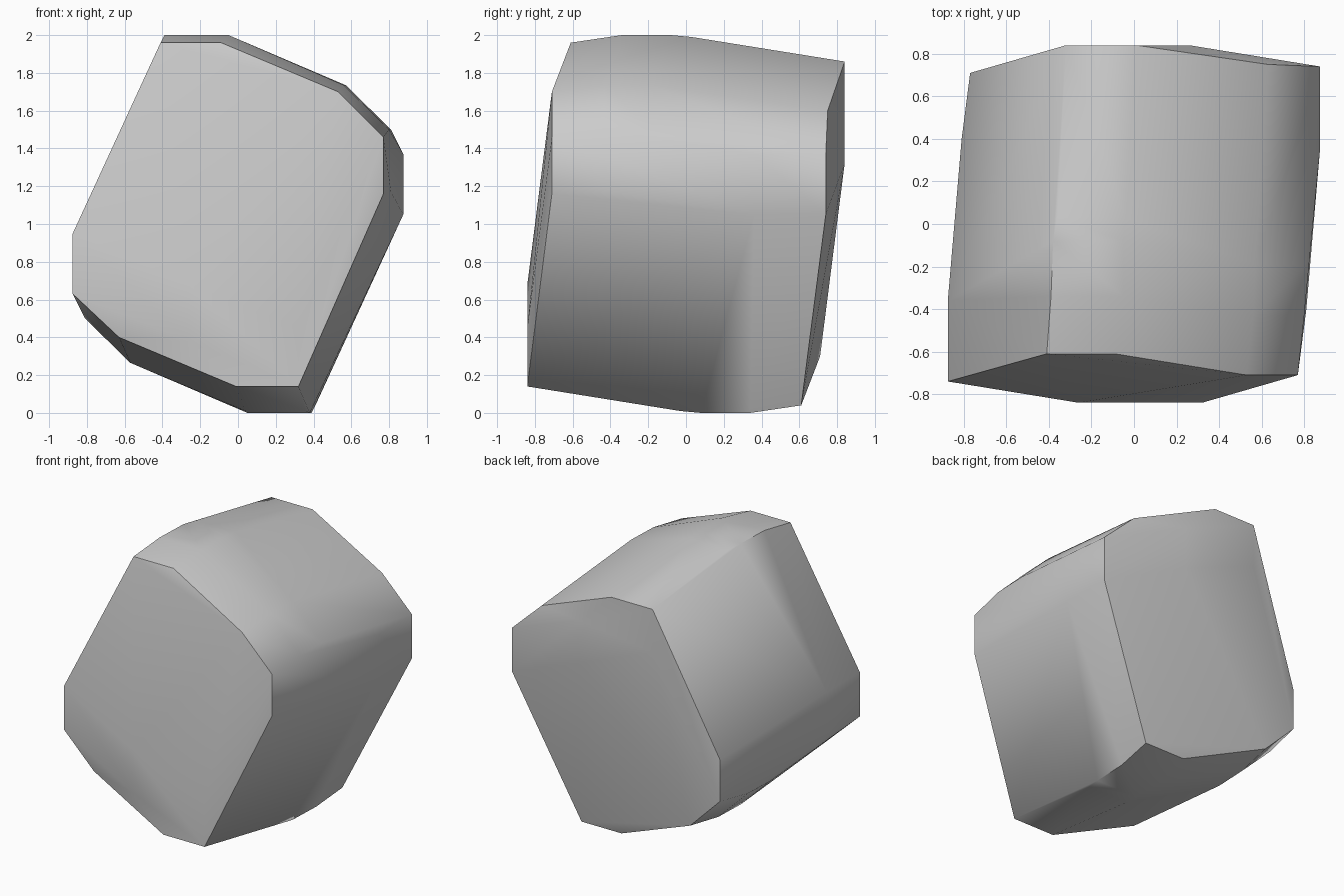
import bpy, bmesh, math
from mathutils import Vector

if "Cube" in bpy.data.objects:
    bpy.data.objects.remove(bpy.data.objects["Cube"])

# Half of the stone's corners; the other half mirrors through the centre
half = [
    (-0.41, -0.61, 1.96), (-0.09, -0.61, 1.96),               # top ridge, front end
    (-0.39, -0.34, 2.00), (-0.05, -0.34, 2.00),
    (-0.38, -0.08, 2.00), (-0.05, -0.08, 2.00),
    (-0.36, 0.03, 1.99), (-0.04, 0.03, 1.99),
    (-0.32, 0.84, 1.86), (0.01, 0.84, 1.86),                  # top ridge, back end
    (0.53, -0.71, 1.70), (0.56, -0.43, 1.735),                # upper right bevel
    (0.57, -0.19, 1.735), (0.63, 0.75, 1.60),
    (0.77, -0.71, 1.46), (0.80, -0.43, 1.50),                 # right bevel
    (0.81, -0.19, 1.50), (0.875, 0.36, 1.37), (0.875, 0.74, 1.37),
    (0.77, -0.71, 1.16), (0.81, -0.40, 1.17),                 # right side lower edge
    (0.875, 0.36, 1.05), (0.875, 0.74, 1.05),
    (0.26, 0.84, 1.62), (0.26, 0.84, 1.32), (-0.32, 0.84, 1.55),  # back face
]
centre = Vector((0, 0, 1))

# Faceted stone block
bm = bmesh.new()
for p in half:
    v = Vector(p)
    bm.verts.new(v)
    bm.verts.new(2 * centre - v)
hull = bmesh.ops.convex_hull(bm, input=bm.verts[:])
loose = [v for v in bm.verts if not v.link_faces]
bmesh.ops.delete(bm, geom=loose, context='VERTS')
bmesh.ops.dissolve_limit(bm, angle_limit=math.radians(1.5),
                         verts=bm.verts[:], edges=bm.edges[:])
bmesh.ops.recalc_face_normals(bm, faces=bm.faces[:])
mesh = bpy.data.meshes.new("stone_block")
bm.to_mesh(mesh)
bm.free()
stone = bpy.data.objects.new("stone_block", mesh)
bpy.context.collection.objects.link(stone)

# Soft shading across the shallow edges
bpy.context.view_layer.objects.active = stone
stone.select_set(True)
bpy.ops.object.shade_smooth_by_angle(angle=math.radians(50))
